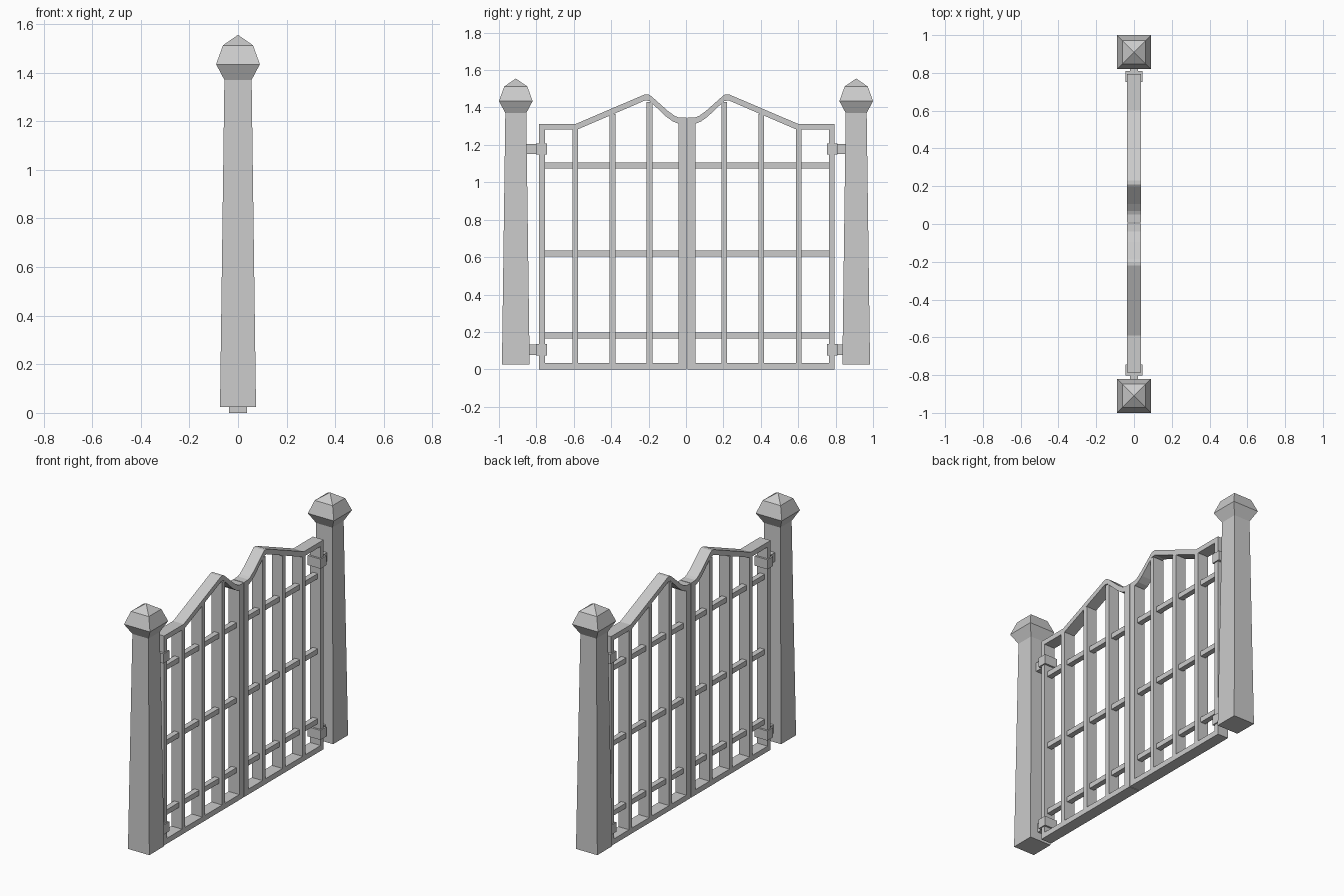
import bpy, bmesh

if "Cube" in bpy.data.objects:
    bpy.data.objects.remove(bpy.data.objects["Cube"])

MID = 0.005      # the two leaves meet here
HALF = 0.037     # half depth of the gate frame


def make_object(name, bm):
    bmesh.ops.recalc_face_normals(bm, faces=bm.faces)
    mesh = bpy.data.meshes.new(name)
    bm.to_mesh(mesh)
    bm.free()
    obj = bpy.data.objects.new(name, mesh)
    bpy.context.collection.objects.link(obj)
    return obj


def prism(name, outline, half):
    """Extrude a (y, z) outline along x."""
    bm = bmesh.new()
    face = bm.faces.new([bm.verts.new((-half, y, z)) for y, z in outline])
    out = bmesh.ops.extrude_face_region(bm, geom=[face])
    verts = [v for v in out["geom"] if isinstance(v, bmesh.types.BMVert)]
    bmesh.ops.translate(bm, verts=verts, vec=(2 * half, 0, 0))
    return make_object(name, bm)


def square_post(name, yc, sections, apex):
    """Stack square sections (half width, z) and close with a point."""
    bm = bmesh.new()
    prev = None
    for r, z in sections:
        ring = [bm.verts.new((sx * r, yc + sy * r, z))
                for sx, sy in ((-1, -1), (1, -1), (1, 1), (-1, 1))]
        if prev is None:
            bm.faces.new(ring)
        else:
            for i in range(4):
                j = (i + 1) % 4
                bm.faces.new((prev[i], prev[j], ring[j], ring[i]))
        prev = ring
    tip = bm.verts.new((0, yc, apex))
    for i in range(4):
        bm.faces.new((prev[i], prev[(i + 1) % 4], tip))
    return make_object(name, bm)


# Crest line of a leaf: distance from the middle, height
CREST = [(0.0, 1.345), (0.045, 1.347), (0.065, 1.355), (0.10, 1.38), (0.19, 1.46),
         (0.205, 1.47), (0.225, 1.47), (0.595, 1.312), (0.79, 1.312)]
# Underside of the crest rail
UNDER = [(0.0, 1.312), (0.05, 1.315), (0.075, 1.325), (0.11, 1.35), (0.20, 1.435),
         (0.225, 1.437), (0.588, 1.281), (0.79, 1.281)]


def crest_height(d):
    for (a, za), (b, zb) in zip(UNDER, UNDER[1:]):
        if a <= d <= b:
            return za + (zb - za) * (d - a) / (b - a) + 0.008
    return UNDER[-1][1]


for side, s in (("left", -1), ("right", 1)):
    def box(name, d0, d1, z0, z1, half):
        a, b = MID + s * d0, MID + s * d1
        return prism(f"{side}_{name}", [(a, z0), (b, z0), (b, z1), (a, z1)], half)

    # Gate post with flared cap
    square_post(f"{side}_post", s * 0.91,
                [(0.074, 0.025), (0.056, 1.37), (0.09, 1.434), (0.062, 1.512)], 1.555)

    # Curved top rail
    outline = [(MID + s * max(d, 0.002), z) for d, z in CREST + UNDER[::-1]]
    prism(f"{side}_top_rail", outline, HALF)

    # Stiles and bottom rail
    box("meeting_stile", 0.002, 0.045, 0, 1.32, HALF)
    box("hinge_stile", 0.76, 0.79, 0, 1.30, HALF)
    box("bottom_rail", 0.002, 0.79, 0, 0.034, HALF)

    # Upright bars
    for i, d in enumerate((0.2, 0.398, 0.597)):
        z = min(crest_height(d - 0.014), crest_height(d + 0.014))
        box(f"bar_{i + 1}", d - 0.015, d + 0.015, 0.02, z, HALF)

    # Thin cross rails
    for i, z in enumerate((0.181, 0.619, 1.09)):
        box(f"cross_rail_{i + 1}", 0.03, 0.77, z - 0.016, z + 0.016, 0.017)

    # Hinges: clamp round the stile and pin into the post
    for label, z, reach in (("lower", 0.105, 0.86), ("upper", 1.178, 0.875)):
        box(f"{label}_hinge_clamp", 0.748, 0.806, z - 0.03, z + 0.03, 0.044)
        box(f"{label}_hinge_pin", 0.80, reach, z - 0.028, z + 0.028, 0.02)
